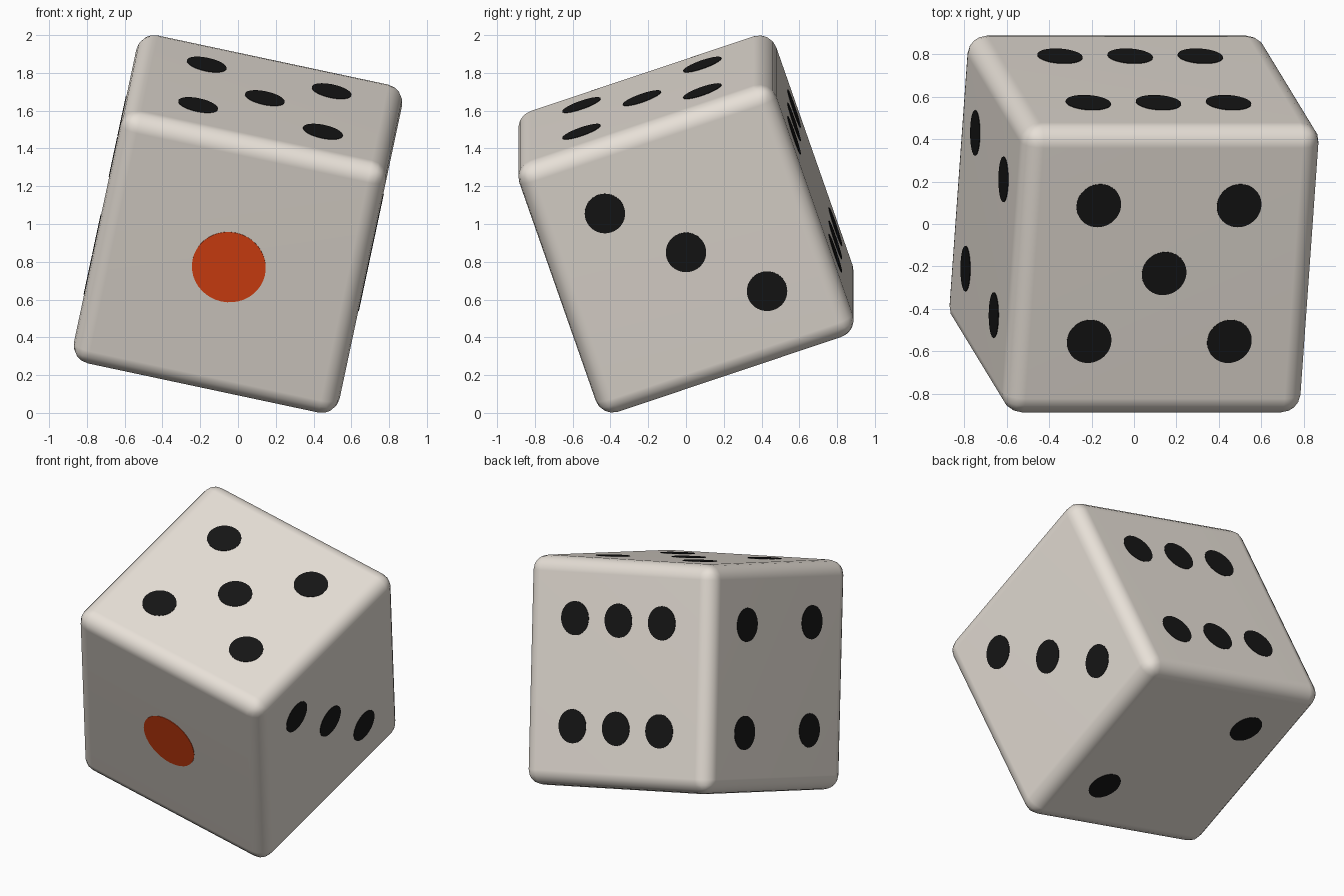
import bpy, bmesh
from mathutils import Matrix, Vector, Euler

if "Cube" in bpy.data.objects:
    bpy.data.objects.remove(bpy.data.objects["Cube"])

H = 0.719      # half edge length
R = 0.095      # edge rounding
U = 0.338      # pip offset from face centre
TILT = Matrix.Translation((0, 0, 1)) @ Euler((0.33, 0.21, 0)).to_matrix().to_4x4()


def material(name, rgb):
    m = bpy.data.materials.new(name)
    m.diffuse_color = (*rgb, 1)
    m.use_nodes = True
    m.node_tree.nodes["Principled BSDF"].inputs["Base Color"].default_value = m.diffuse_color
    return m


ivory = material("ivory", (0.80, 0.745, 0.68))
black = material("black", (0.008, 0.008, 0.008))
red = material("red", (0.80, 0.06, 0.007))


def make_object(name, bm, mat):
    bm.transform(TILT)
    me = bpy.data.meshes.new(name)
    bm.to_mesh(me)
    bm.free()
    me.materials.append(mat)
    ob = bpy.data.objects.new(name, me)
    bpy.context.collection.objects.link(ob)
    return ob


# rounded cube body
bm = bmesh.new()
bmesh.ops.create_cube(bm, size=2 * H)
bmesh.ops.bevel(bm, geom=bm.edges[:], offset=R, offset_type='OFFSET',
                segments=4, profile=0.5, affect='EDGES', clamp_overlap=True)
for f in bm.faces:
    f.smooth = True
body = make_object("die_body", bm, ivory)
wn = body.modifiers.new("flat_face_shading", 'WEIGHTED_NORMAL')
wn.keep_sharp = True


def pips(name, normal, right, spots, radius, mat):
    """Thin painted discs on one face; spots are in units of U."""
    n, r = Vector(normal), Vector(right)
    u = n.cross(r)
    bm = bmesh.new()
    for s, t in spots:
        frame = Matrix((r, u, n)).transposed().to_4x4()
        frame.translation = n * H + (r * s + u * t) * U
        bmesh.ops.create_cone(bm, cap_ends=True, segments=40, radius1=radius,
                              radius2=radius, depth=0.006, matrix=frame)
    make_object(name, bm, mat)


corners = [(s, t) for s in (-1, 1) for t in (-1, 1)]
diagonal = [(-1, 1), (1, -1)]

# painted spots, face by face (opposite faces add up to seven)
pips("one_spot", (0, -1, 0), (1, 0, 0), [(0, 0)], 0.196, red)
pips("two_spots", (0, 0, -1), (1, 0, 0), [(-1, -1), (1, 1)], 0.107, black)
pips("three_spots", (1, 0, 0), (0, 1, 0), diagonal + [(0, 0)], 0.107, black)
pips("four_spots", (-1, 0, 0), (0, -1, 0), corners, 0.107, black)
pips("five_spots", (0, 0, 1), (1, 0, 0), corners + [(0, 0)], 0.107, black)
pips("six_spots", (0, 1, 0), (-1, 0, 0),
     [(s, t) for s in (-1, 0, 1) for t in (-1, 1)], 0.107, black)
